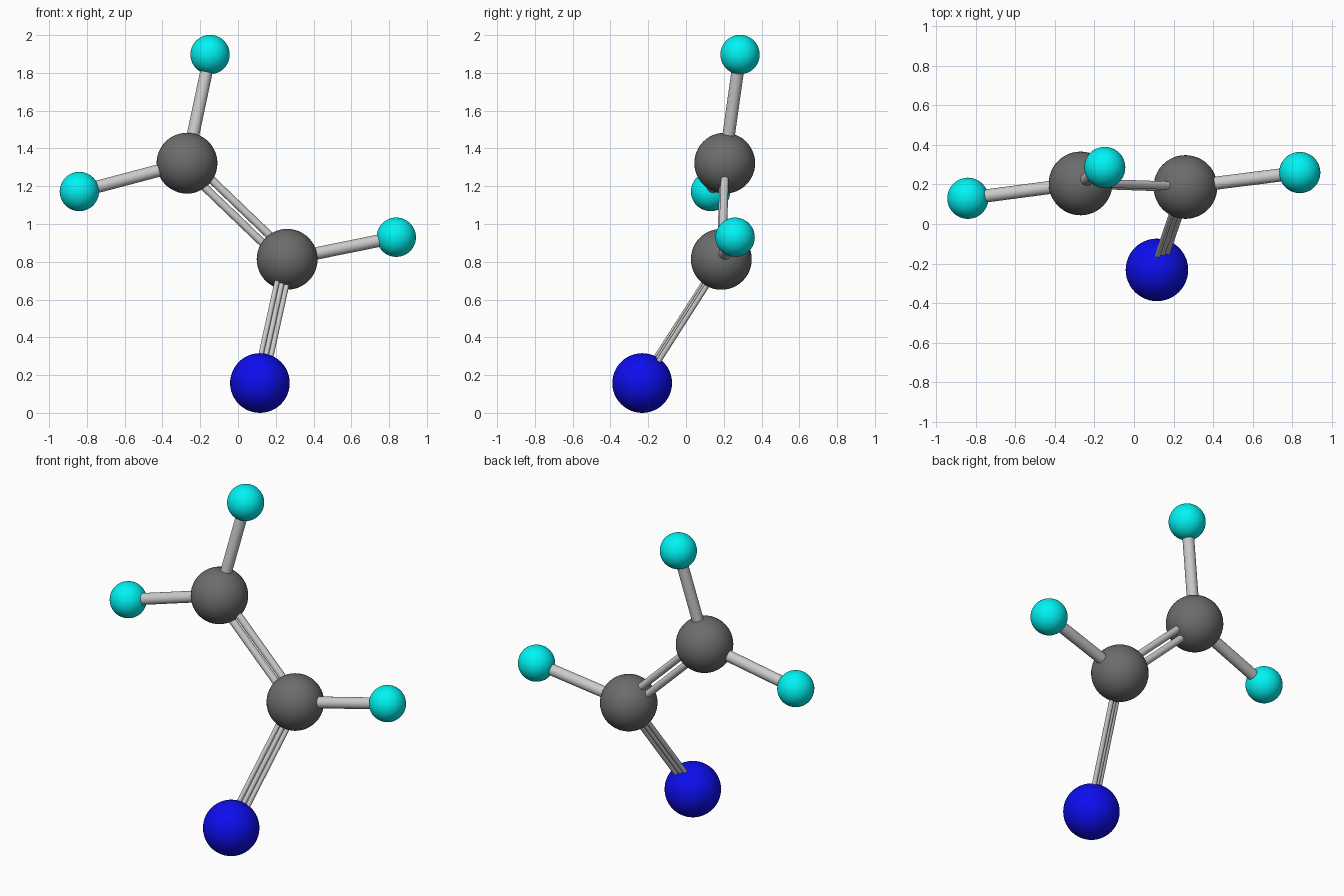
import bpy
from mathutils import Vector

if "Cube" in bpy.data.objects:
    bpy.data.objects.remove(bpy.data.objects["Cube"])


def material(name, rgb):
    m = bpy.data.materials.new(name)
    m.diffuse_color = (*rgb, 1)
    m.use_nodes = True
    m.node_tree.nodes["Principled BSDF"].inputs["Base Color"].default_value = m.diffuse_color
    return m


dark = material("dark_grey", (0.15, 0.15, 0.15))
blue = material("blue", (0.004, 0.004, 0.85))
cyan = material("cyan", (0.0, 0.9, 0.9))

# Atom centres
C1 = Vector((-0.27, 0.205, 1.322))
C2 = Vector((0.26, 0.187, 0.813))
N = Vector((0.116, -0.232, 0.158))
H1 = Vector((-0.148, 0.286, 1.897))
H2 = Vector((-0.84, 0.13, 1.172))
H3 = Vector((0.838, 0.26, 0.93))


def atom(name, centre, radius, mat):
    bpy.ops.mesh.primitive_uv_sphere_add(segments=48, ring_count=24, radius=radius, location=centre)
    ob = bpy.context.object
    ob.name = name
    ob.data.materials.append(mat)
    bpy.ops.object.shade_smooth()


def bond(name, a, b, radius, count=1, spacing=0.0, plane_point=None):
    """Parallel rods from a to b, spread in the plane that also holds plane_point."""
    d = b - a
    side = Vector((0, 0, 0))
    if plane_point is not None:
        v = plane_point - a
        side = (v - v.project(d)).normalized()
    for i in range(count):
        off = side * spacing * (i - (count - 1) / 2)
        bpy.ops.mesh.primitive_cylinder_add(vertices=32, radius=radius, depth=d.length,
                                            location=(a + b) / 2 + off,
                                            rotation=d.to_track_quat('Z', 'Y').to_euler())
        ob = bpy.context.object
        ob.name = f"{name}_{i + 1}"
        bpy.ops.object.shade_smooth_by_angle()


# Large atoms
atom("upper_carbon", C1, 0.161, dark)
atom("lower_carbon", C2, 0.161, dark)
atom("nitrogen", N, 0.158, blue)

# Small atoms
for name, c in (("top", H1), ("left", H2), ("right", H3)):
    atom(name + "_hydrogen", c, 0.104, cyan)

# Single, double and triple bonds
bond("top_single_bond", C1, H1, 0.033)
bond("left_single_bond", C1, H2, 0.033)
bond("right_single_bond", C2, H3, 0.033)
bond("double_bond", C1, C2, 0.021, 2, 0.055, H1)
bond("triple_bond", C2, N, 0.0135, 3, 0.028, C1)
